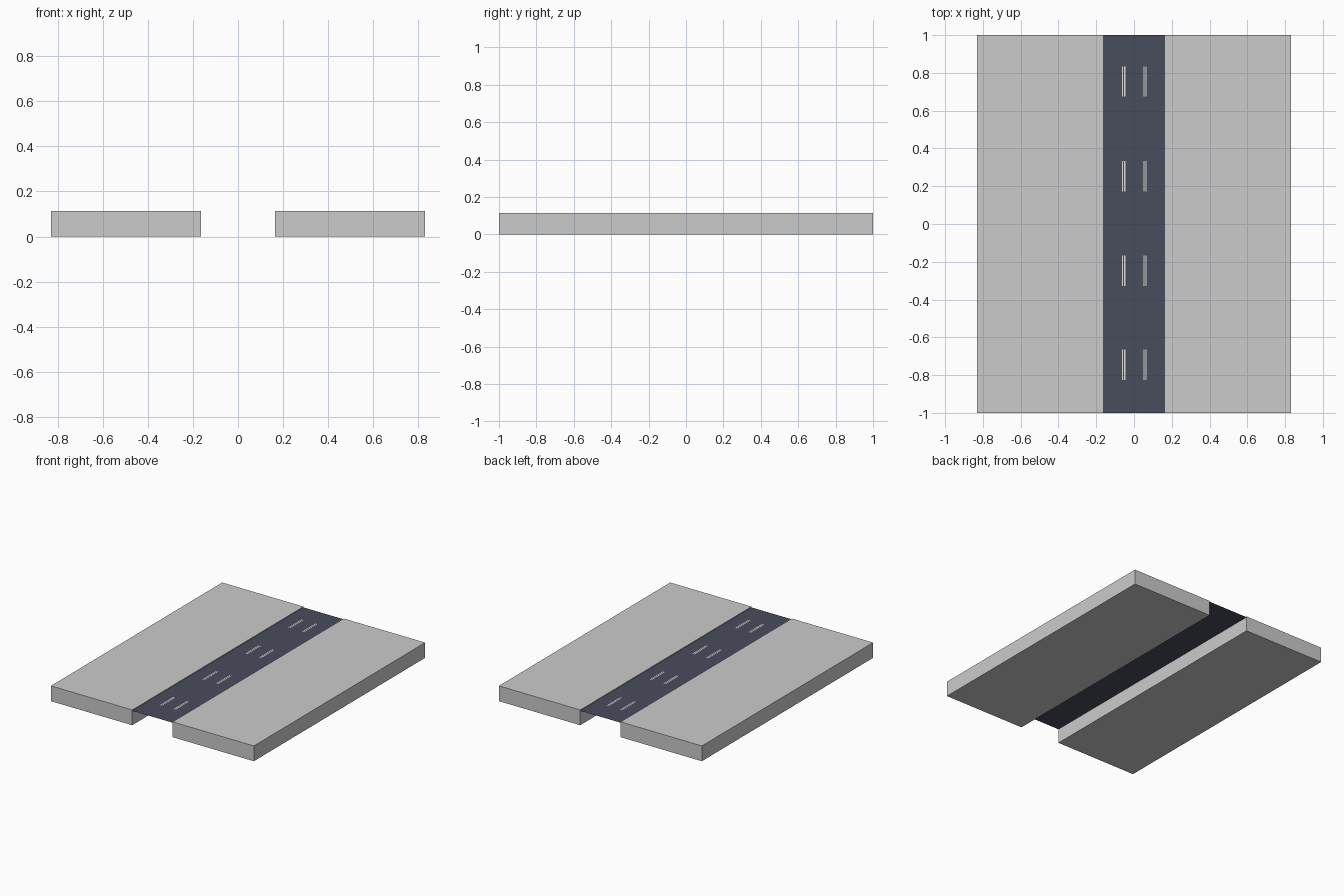
import bpy, bmesh

if "Cube" in bpy.data.objects:
    bpy.data.objects.remove(bpy.data.objects["Cube"])


def material(name, rgb):
    m = bpy.data.materials.new(name)
    m.diffuse_color = (*rgb, 1)
    m.use_nodes = True
    m.node_tree.nodes["Principled BSDF"].inputs["Base Color"].default_value = m.diffuse_color
    return m


concrete = material("pale concrete", (0.60, 0.60, 0.60))
asphalt = material("blue grey asphalt", (0.066, 0.073, 0.107))
paint = material("off white paint", (0.75, 0.75, 0.70))


def finish(name, bm, mat):
    me = bpy.data.meshes.new(name)
    bm.to_mesh(me)
    bm.free()
    me.materials.append(mat)
    ob = bpy.data.objects.new(name, me)
    bpy.context.collection.objects.link(ob)
    return ob


def sheet(bm, x0, x1, y0, y1, z):
    bm.faces.new([bm.verts.new((x, y, z)) for x, y in
                  ((x0, y0), (x1, y0), (x1, y1), (x0, y1))])


# Pavement slabs on both sides
for side, name in ((-1, "left_pavement"), (1, "right_pavement")):
    bm = bmesh.new()
    bmesh.ops.create_cube(bm, size=1)
    for v in bm.verts:
        v.co.x = side * 0.4975 + v.co.x * 0.665
        v.co.y *= 2
        v.co.z = (v.co.z + 0.5) * 0.113
    finish(name, bm, concrete)

# Thin road sheet bridging the slabs
bm = bmesh.new()
sheet(bm, -0.165, 0.165, -1, 1, 0.107)
finish("road", bm, asphalt)

# Lane dashes: pairs of fine painted lines
bm = bmesh.new()
for yc in (-0.745, -0.247, 0.253, 0.755):
    for xc in (-0.0545, 0.0575):
        for off in (-0.0055, 0.0055):
            sheet(bm, xc + off - 0.0028, xc + off + 0.0028,
                  yc - 0.08, yc + 0.08, 0.109)
finish("lane_dashes", bm, paint)
